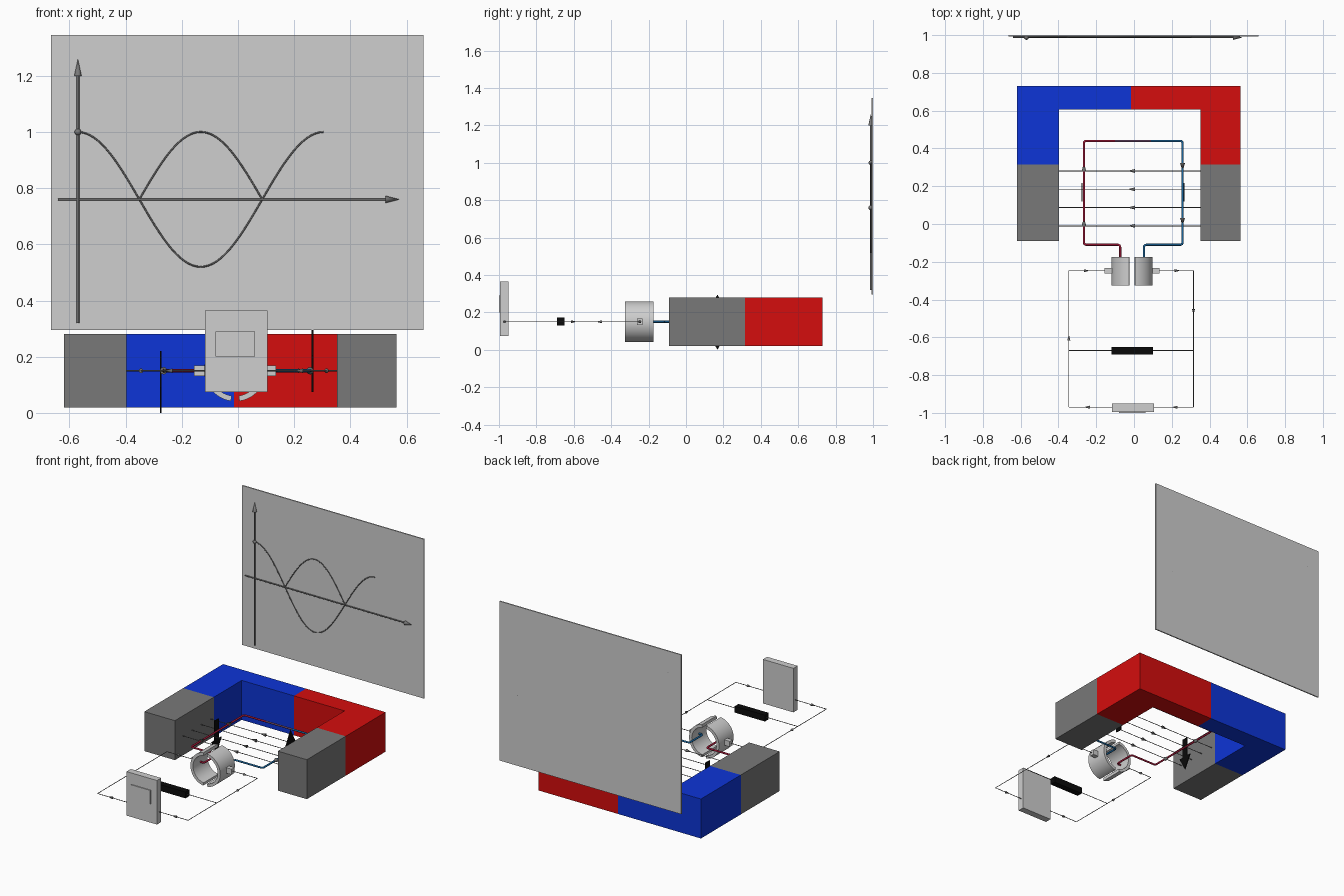
import bpy
import bmesh
from math import cos, sin, pi, radians
from mathutils import Vector

cube = bpy.data.objects.get("Cube")
if cube:
    bpy.data.objects.remove(cube, do_unlink=True)


def material(name, r, g, b):
    m = bpy.data.materials.new(name)
    m.use_nodes = True
    m.diffuse_color = (r, g, b, 1)
    m.node_tree.nodes["Principled BSDF"].inputs["Base Color"].default_value = (r, g, b, 1)
    return m


LIGHT = material("light grey", 0.62, 0.62, 0.62)
GREY = material("pole grey", 0.19, 0.19, 0.19)
STEEL = material("line grey", 0.15, 0.15, 0.15)
RED = material("magnet red", 0.66, 0.004, 0.004)
BLUE = material("magnet blue", 0.004, 0.035, 0.68)
WIRE_RED = material("coil crimson", 0.42, 0.01, 0.045)
WIRE_BLUE = material("coil blue", 0.01, 0.14, 0.36)
WIRE_MID = material("coil violet", 0.16, 0.07, 0.16)
BLACK = material("black", 0.003, 0.003, 0.003)


def finish(name, bm, mat, smooth=False):
    bmesh.ops.recalc_face_normals(bm, faces=bm.faces)
    me = bpy.data.meshes.new(name)
    bm.to_mesh(me)
    bm.free()
    me.materials.append(mat)
    ob = bpy.data.objects.new(name, me)
    bpy.context.collection.objects.link(ob)
    if smooth:
        bpy.ops.object.select_all(action="DESELECT")
        ob.select_set(True)
        bpy.context.view_layer.objects.active = ob
        bpy.ops.object.shade_smooth_by_angle(angle=radians(35))
    return ob


def prism(name, pts, axis, lo, hi, mat, smooth=False):
    """Extrude a flat outline along x, y or z."""
    def at(p, d):
        c = list(p)
        c.insert("xyz".index(axis), d)
        return c
    bm = bmesh.new()
    face = bm.faces.new([bm.verts.new(at(p, lo)) for p in pts])
    ext = bmesh.ops.extrude_face_region(bm, geom=[face])
    verts = [v for v in ext["geom"] if isinstance(v, bmesh.types.BMVert)]
    bmesh.ops.translate(bm, verts=verts, vec=Vector(at((0, 0), hi - lo)))
    return finish(name, bm, mat, smooth)


def box(name, x, y, z, mat):
    return prism(name, [(x[0], y[0]), (x[1], y[0]), (x[1], y[1]), (x[0], y[1])], "z", *z, mat)


def cone(name, centre, direction, length, r1, mat, r2=0.0):
    bm = bmesh.new()
    bmesh.ops.create_cone(bm, cap_ends=True, segments=16, radius1=r1, radius2=r2, depth=length)
    rot = Vector((0, 0, 1)).rotation_difference(Vector(direction)).to_matrix()
    bmesh.ops.rotate(bm, verts=bm.verts, matrix=rot)
    bmesh.ops.translate(bm, verts=bm.verts, vec=centre)
    return finish(name, bm, mat, True)


def rod(name, a, b, r, mat):
    a, b = Vector(a), Vector(b)
    return cone(name, (a + b) / 2, b - a, (b - a).length, r, mat, r)


def tube(name, pts, r, mat, corner=0.0):
    """Round tube along a path, with its corners eased."""
    pts = [Vector(p) for p in pts]
    path = [pts[0]]
    for prev, p, nxt in zip(pts, pts[1:], pts[2:]):
        if corner:
            a = p + (prev - p).normalized() * corner
            b = p + (nxt - p).normalized() * corner
            path += [a.lerp(p, t / 4).lerp(p.lerp(b, t / 4), t / 4) for t in range(5)]
        else:
            path.append(p)
    path.append(pts[-1])
    cu = bpy.data.curves.new(name, "CURVE")
    cu.dimensions = "3D"
    cu.bevel_depth = r
    cu.bevel_resolution = 2
    cu.use_fill_caps = True
    sp = cu.splines.new("POLY")
    sp.points.add(len(path) - 1)
    for q, p in zip(sp.points, path):
        q.co = (*p, 1)
    cu.materials.append(mat)
    ob = bpy.data.objects.new(name, cu)
    bpy.context.collection.objects.link(ob)
    bpy.ops.object.select_all(action="DESELECT")
    ob.select_set(True)
    bpy.context.view_layer.objects.active = ob
    bpy.ops.object.convert(target="MESH")
    bpy.ops.object.shade_smooth_by_angle(angle=radians(50))


H = 0.15    # height of the circuit plane

# Horseshoe magnet: two coloured halves and two grey poles
ZM = (0.02, 0.28)
MID, YP = -0.015, 0.315
for side, outer, inner, mat in (("right", -0.62, -0.397, BLUE), ("left", 0.565, 0.353, RED)):
    prism(side + "_magnet_half", [(outer, YP), (outer, 0.73), (MID, 0.73), (MID, 0.605),
                                  (inner, 0.605), (inner, YP)], "z", *ZM, mat)
    box(side + "_pole", sorted((outer, inner)), (-0.09, YP), ZM, GREY)

# Field lines between the poles
for i in range(4):
    y = -0.01 + i * 0.097
    rod("field_line", (-0.397, y, H), (0.353, y, H), 0.002, STEEL)
    cone("field_arrow", (-0.015, y, H), (-1, 0, 0), 0.04, 0.01, STEEL)

# Wire coil, with its ends turned into the split ring
XL, XR, YB, YF = -0.265, 0.257, 0.44, -0.11
tube("coil_right", [(-0.115, -0.25, H), (-0.073, -0.25, H), (-0.073, YF, H), (XL, YF, H),
                    (XL, YB, H), (-0.1, YB, H)], 0.006, WIRE_RED, 0.014)
tube("coil_back", [(-0.1, YB, H), (0.09, YB, H)], 0.006, WIRE_MID)
tube("coil_left", [(0.09, YB, H), (XR, YB, H), (XR, YF, H), (0.053, YF, H),
                   (0.053, -0.25, H), (0.095, -0.25, H)], 0.006, WIRE_BLUE, 0.014)
for y in (0.01, 0.3):
    cone("coil_arrow_right", (XL, y, H), (0, 1, 0), 0.045, 0.013, STEEL)
    cone("coil_arrow_left", (XR, y, H), (0, -1, 0), 0.045, 0.013, STEEL)

# Flat force arrows beside the coil: one up, one down
for name, x, tail, s in (("force_arrow_up", 0.265, 0.075, 1), ("force_arrow_down", -0.275, 0.22, -1)):
    yc, neck, tip = 0.168, tail + s * 0.13, tail + s * 0.22
    prism(name, [(yc - 0.022, tail), (yc + 0.022, tail), (yc + 0.022, neck), (yc + 0.05, neck),
                 (yc, tip), (yc - 0.05, neck), (yc - 0.022, neck)], "x", x - 0.003, x + 0.003, BLACK)

# Split ring commutator and brushes
CX, N = -0.01, 24
for side, s in (("left", 1), ("right", -1)):
    angles = [radians(-82 + 164 * i / N) for i in range(N + 1)]
    arc = [(r * cos(a), r * sin(a)) for r, seq in ((0.109, angles), (0.09, angles[::-1])) for a in seq]
    prism(side + "_ring_half", [(CX + s * u, H + v) for u, v in arc], "y", -0.326, -0.174, LIGHT, True)
    box(side + "_brush", sorted((CX + s * 0.105, CX + s * 0.146)), (-0.262, -0.232),
        (H - 0.018, H + 0.018), LIGHT)

# Outer circuit wires
WL, WR, YT, YR, YM = -0.345, 0.315, -0.247, -0.67, -0.97
for a, b in (((-0.156, YT), (WL, YT)), ((WL, YT), (WL, YM)), ((WL, YM), (WR, YM)),
             ((WR, YM), (WR, YT)), ((WR, YT), (0.136, YT)), ((WL, YR), (WR, YR))):
    rod("circuit_wire", (*a, H), (*b, H), 0.002, STEEL)
for x, y, dx, dy in ((-0.25, YT, 1, 0), (0.23, YT, 1, 0), (WR, -0.465, 0, -1),
                     (0.215, YM, -1, 0), (-0.25, YM, -1, 0), (WL, -0.6, 0, 1)):
    cone("circuit_arrow", (x, y, H), (dx, dy, 0), 0.032, 0.008, STEEL)

# Resistor and meter
box("resistor", (-0.12, 0.1), (-0.69, -0.65), (0.13, 0.172), BLACK)
box("meter_case", (-0.117, 0.105), (-0.994, -0.95), (0.075, 0.365), LIGHT)
box("meter_plate", (-0.08, 0.06), (-1.0, -0.994), (0.2, 0.29), LIGHT)

# Graph board with axes, marker and curves
box("board", (-0.665, 0.66), (0.992, 1.0), (0.295, 1.345), LIGHT)
X0, Z0, AMP, PERIOD, YG = -0.57, 0.76, 0.24, 0.875, 0.988
rod("vertical_axis", (X0, YG, 0.32), (X0, YG, 1.21), 0.005, STEEL)
cone("vertical_axis_tip", (X0, YG, 1.23), (0, 0, 1), 0.06, 0.013, GREY)
rod("horizontal_axis", (-0.64, YG, Z0), (0.53, YG, Z0), 0.004, STEEL)
cone("horizontal_axis_tip", (0.55, YG, Z0), (1, 0, 0), 0.05, 0.013, GREY)
bm = bmesh.new()
bmesh.ops.create_uvsphere(bm, u_segments=16, v_segments=10, radius=0.012)
bmesh.ops.translate(bm, verts=bm.verts, vec=(X0, YG, Z0 + AMP))
finish("marker", bm, GREY, True)


def wave(name, start, end, sign):
    ts = [start + (end - start) * i / 60 for i in range(61)]
    tube(name, [(X0 + t * PERIOD, YG + 0.002, Z0 + sign * AMP * cos(2 * pi * t)) for t in ts],
         0.003, STEEL)


wave("voltage_curve", 0, 1, 1)
wave("rectified_curve", 0.25, 0.75, -1)
